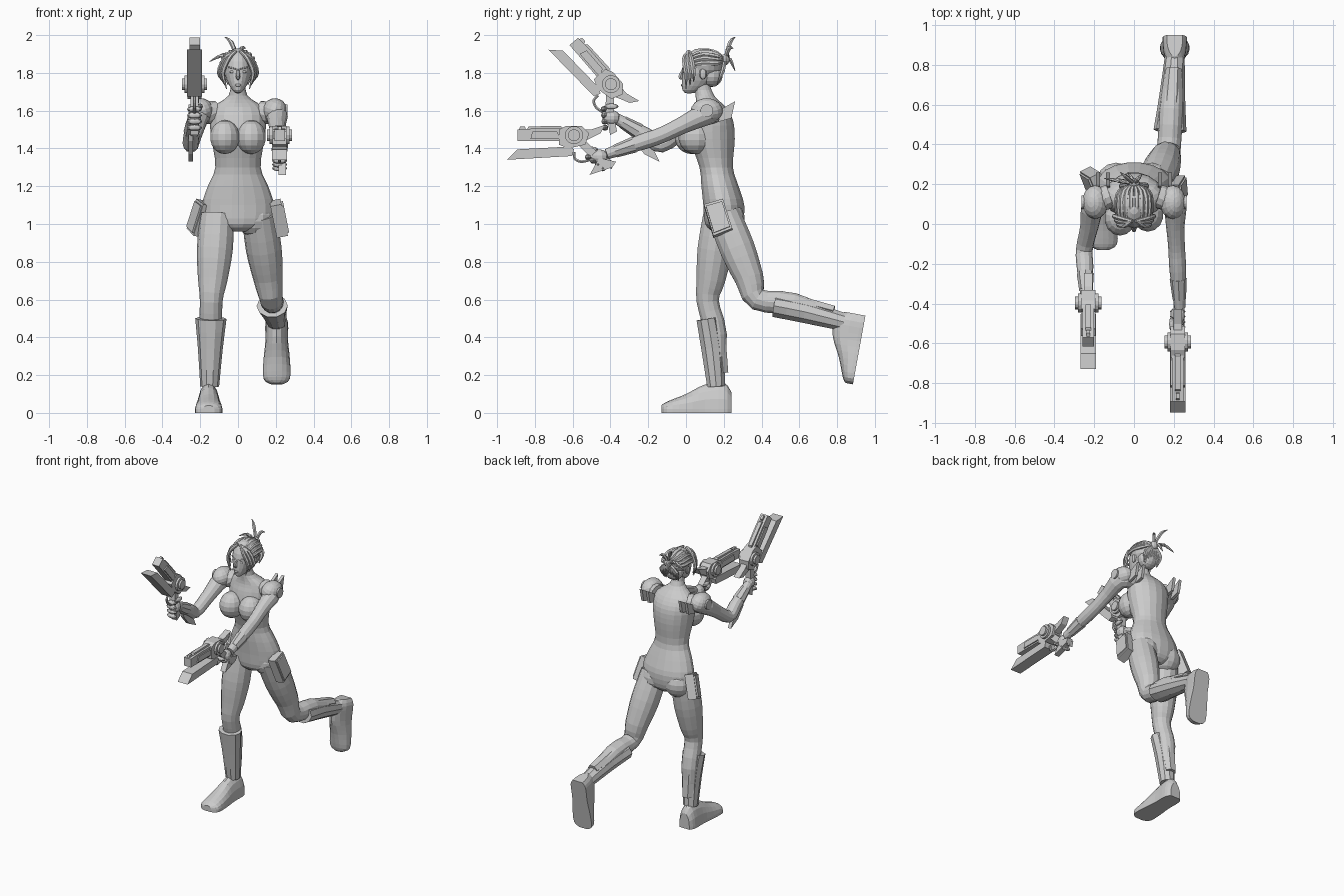
import bpy, bmesh, math
from mathutils import Vector, Matrix

cube = bpy.data.objects.get("Cube")
if cube:
    bpy.data.objects.remove(cube)

grey = bpy.data.materials.new("plain_grey")
grey.use_nodes = True
tone = (.6, .6, .6, 1)
grey.diffuse_color = tone
grey.node_tree.nodes["Principled BSDF"].inputs["Base Color"].default_value = tone

across, upward = Vector((1, 0, 0)), Vector((0, 0, 1))
sides_of_body = {"right": -1, "left": 1}


def finish(name, bm):
    bmesh.ops.recalc_face_normals(bm, faces=bm.faces)
    mesh = bpy.data.meshes.new(name)
    bm.to_mesh(mesh)
    bm.free()
    mesh.materials.append(grey)
    obj = bpy.data.objects.new(name, mesh)
    bpy.context.collection.objects.link(obj)
    return obj


def skin(name, rings):
    """Bridge equal rings of points and cap both ends."""
    bm = bmesh.new()
    rows = [[bm.verts.new(point) for point in ring] for ring in rings]
    for lower, upper in zip(rows, rows[1:]):
        for i in range(len(lower)):
            bm.faces.new((lower[i - 1], lower[i], upper[i], upper[i - 1]))
    bm.faces.new(rows[0])
    bm.faces.new(rows[-1])
    return finish(name, bm)


def spline(keys, steps):
    """Smooth curve through keys of any length."""
    out = []
    last = len(keys) - 1
    for i in range(last):
        around = keys[max(i - 1, 0)], keys[i], keys[i + 1], keys[min(i + 2, last)]
        for s in range(steps):
            t = s / steps
            out.append([b + t * (c - a) / 2 + t * t * (a - 2.5 * b + 2 * c - d / 2)
                        + t ** 3 * (1.5 * (b - c) + (d - a) / 2) for a, b, c, d in zip(*around)])
    return out + [list(keys[last])]


def loft(name, points, widths, depths=None, sides=12, steps=3, axis=None):
    """Tube along points with a half width and half depth at each."""
    keys = [(*p, w, d) for p, w, d in zip(points, widths, depths or widths)]
    path = spline(keys, steps)
    spots = [Vector(key[:3]) for key in path]
    rings = []
    for i, (*_, width, depth) in enumerate(path):
        along = axis or (spots[min(i + 1, len(spots) - 1)] - spots[max(i - 1, 0)]).normalized()
        side = (across - along * across.dot(along)).normalized()
        out = along.cross(side)
        angles = [math.tau * k / sides for k in range(sides)]
        rings.append([spots[i] + side * math.cos(a) * width + out * math.sin(a) * depth for a in angles])
    return skin(name, rings)


def ball(name, centre, size, segments=14, turn=Matrix()):
    bm = bmesh.new()
    place = Matrix.Translation(centre) @ turn @ Matrix.Diagonal((*size, 1))
    bmesh.ops.create_uvsphere(bm, u_segments=segments, v_segments=segments // 2 + 2, radius=1, matrix=place)
    return finish(name, bm)


def disc(name, frame, radius, length):
    """Cylinder along the local x axis."""
    bm = bmesh.new()
    bmesh.ops.create_cone(bm, cap_ends=True, segments=14, radius1=radius, radius2=radius, depth=length,
                          matrix=frame @ Matrix.Rotation(math.pi / 2, 4, "Y"))
    return finish(name, bm)


def plate(name, outline, x, width, frame=Matrix()):
    """Side outline of (y, z) points with a thickness along x."""
    return skin(name, [[frame @ Vector((x + s * width / 2, y, z)) for y, z in outline] for s in (-1, 1)])


# Torso and neck: y, z, half width, half depth
trunk = [(.2, .96, .05, .06), (.2, 1, .17, .1), (.2, 1.1, .19, .11), (.18, 1.2, .16, .1),
         (.16, 1.3, .12, .09), (.14, 1.45, .14, .12), (.14, 1.55, .15, .11), (.13, 1.62, .13, .08),
         (.1, 1.68, .05, .05), (.08, 1.76, .04, .04)]
loft("torso", [(0, y, z) for y, z, w, d in trunk], [w for y, z, w, d in trunk],
     [d for y, z, w, d in trunk], sides=18, axis=upward)
for label, s in sides_of_body.items():
    ball(label + "_bust", (s * .07, .04 + s * .01, 1.46), (.08, .09, .09))
    ball(label + "_buttock", (s * .09, .21, 1.03), (.1, .1, .1))


def boot(label, frame):
    """Rounded upper over a flat sole: y, half width, height from heel to toe."""
    shape = [(.24, .04, .11), (.2, .06, .16), (.1, .06, .15), (0, .07, .1), (-.1, .07, .06), (-.13, .03, .04)]
    rings = []
    for y, width, height in spline(shape, 3):
        bend = [math.pi * k / 8 for k in range(9)]
        ring = [(width * math.cos(a), y, .02 + (height - .02) * math.sin(a)) for a in bend]
        ring += [(-width, y, 0), (width, y, 0)]
        rings.append([frame @ Vector(p) for p in ring])
    skin(label + "_boot", rings)


def leg(label, hip, knee, ankle):
    hip, knee, ankle = Vector(hip), Vector(knee), Vector(ankle)
    back = across.cross((ankle - knee).normalized())
    calf = knee.lerp(ankle, .4) + back * .025
    loft(label + "_leg", [hip, hip.lerp(knee, .4), hip.lerp(knee, .75), knee, calf, ankle],
         [.09, .095, .078, .06, .06, .04], sides=14)
    # Flared shaft with a guard behind the calf
    front = back * -.01
    loft(label + "_boot_shaft", [knee.lerp(ankle, .2) + front, knee.lerp(ankle, .55), ankle],
         [.083, .066, .05], [.062, .062, .05], sides=10, steps=2)
    loft(label + "_calf_guard", [knee.lerp(ankle, t) + back * .045 for t in (.45, .85)],
         [.05, .04], [.035, .03], sides=6, steps=1)


leg("right", (-.11, .18, 1.05), (-.142, .115, .59), (-.15, .16, .14))
leg("left", (.11, .2, 1.05), (.175, .38, .6), (.205, .84, .48))
boot("right", Matrix.Translation((-.155, 0, 0)))
boot("left", Matrix.Translation((.205, .95, .515)) @ Matrix.Rotation(1.39, 4, "X")
     @ Matrix.Translation((0, -.24, 0)))

# Thigh pouches with a raised flap
pouch = [(-.07, .07), (.03, .1), (.08, -.06), (-.02, -.1)]
for label, x, y, turn in (("left", .215, .165, 0), ("right", -.2, .21, .45)):
    s = sides_of_body[label]
    frame = (Matrix.Translation((x, y, 1.03)) @ Matrix.Rotation(turn, 4, "Z")
             @ Matrix.Rotation(-s * .2, 4, "Y"))
    plate(label + "_thigh_pouch", pouch, 0, .06, frame)
    plate(label + "_pouch_flap", [(y * .85, z * .85) for y, z in pouch], s * .03, .02, frame)


def arm(label, elbow, wrist):
    s = sides_of_body[label]
    collar, shoulder = Vector((s * .12, .14, 1.59)), Vector((s * .2, .1, 1.58))
    elbow, wrist = Vector(elbow), Vector(wrist)
    loft(label + "_arm", [collar, shoulder, shoulder.lerp(elbow, .5), elbow, elbow.lerp(wrist, .35), wrist],
         [.06, .06, .046, .042, .042, .028])
    loft(label + "_cuff", [elbow.lerp(wrist, t) for t in (.5, .85)], [.043, .034], sides=8, steps=1)
    # Shoulder guard with a round boss and rear fins
    centre = Vector((s * .195, .11, 1.6))
    ball(label + "_shoulder_guard", centre, (.065, .085, .066), 16, Matrix.Rotation(s * .35, 4, "Y"))
    disc(label + "_shoulder_boss", Matrix.Translation(centre + across * s * .058), .034, .02)
    for x in (.13, .18):
        fin = [(.17, 1.54), (.19, 1.61), (.26, 1.65), (.24, 1.56)]
        plate(label + "_shoulder_fin", fin, s * x, .02)


arm("left", (.215, -.13, 1.47), (.23, -.42, 1.37))
arm("right", (-.25, -.13, 1.42), (-.24, -.37, 1.56))
forearm_blade = [(-.32, 1.55), (-.25, 1.51), (-.19, 1.43), (-.14, 1.33), (-.22, 1.37), (-.28, 1.44)]
plate("right_forearm_blade", forearm_blade, -.25, .025)
plate("left_wrist_fin", [(-.51, 1.26), (-.46, 1.35), (-.37, 1.33), (-.39, 1.3)], .235, .04)

# Head: a ball drawn in and forward towards the chin
head = ball("head", (0, .075, 1.81), (.075, .095, .12), 18)
for vert in head.data.vertices:
    drop = max(0, (1.81 - vert.co.z) / .12)
    vert.co.x *= 1 - drop * .3
    vert.co.y -= drop * drop * .06
loft("nose", [(0, -.015, 1.82), (0, -.03, 1.78), (0, -.02, 1.77)], [.006, .012, .008], sides=6)
ball("lips", (0, -.018, 1.735), (.018, .008, .008), 8)
for label, s in sides_of_body.items():
    ball(label + "_eye", (s * .03, -.008, 1.805), (.015, .006, .007), 8)
    loft(label + "_brow", [(s * .012, -.018, 1.822), (s * .05, .002, 1.83)], [.004, .004], sides=6)
    ball(label + "_ear", (s * .075, .09, 1.795), (.01, .02, .03), 8)


# Swept-back hair with raised strands, fringe and tied tail
def lock(name, points, thickness):
    root, tip = thickness * .7, thickness * .15
    loft(name, points, [root] + [thickness] * (len(points) - 2) + [tip], sides=6)


knot = Vector((0, .205, 1.87))
ball("hair_cap", (0, .103, 1.848), (.088, .095, .08), 18)
ball("hair_nape", (0, .135, 1.79), (.068, .06, .065))
ball("hair_tie", knot, (.03, .025, .03), 10)
strands = 10
for i in range(strands):
    angle = math.pi * (i + .5) / strands
    c, rise = math.cos(angle) * .08, math.sin(angle) * .08
    lock("hair_strand", [(c, .02, 1.83 + rise * .8), (c * 1.1, .09, 1.84 + rise),
                         (c * .9, .165, 1.84 + rise * .8), knot], .013)
    lock("nape_strand", [knot, (c * .8, .195, 1.81), (c * .7, .165, 1.74)], .012)
for label, s in sides_of_body.items():
    for k in range(3):
        back, spread = k * .02, k * .01
        lock(label + "_fringe", [(s * .01, .015, 1.915), (s * (.05 + spread), back - .01, 1.875),
                                 (s * (.08 + spread), back, 1.8), (s * (.06 + spread), back, 1.715 + back)], .012)
for tip in ((-.07, .26, 1.99), (-.15, .23, 1.86), (-.03, .26, 1.81), (.04, .25, 1.93)):
    tip = Vector(tip)
    lock("tail_lock", [knot, knot.lerp(tip, .5) + upward * .03, tip], .012)


# Bladed pistols: local y runs backward, local z runs up
def pistol(label, hub, angle):
    frame = Matrix.Translation(hub) @ Matrix.Rotation(-angle, 4, "X")
    inward = -sides_of_body[label]

    def part(name, outline, width, x=0):
        plate(label + "_pistol_" + name, outline, x, width, frame)

    part("barrel", [(-.3, -.03), (-.3, .03), (-.2, .036), (-.03, .036), (-.03, -.03)], .056)
    part("top_rail", [(-.25, .03), (-.24, .046), (-.07, .05), (-.05, .03)], .026)
    part("front_sight", [(-.295, .02), (-.285, .046), (-.26, .046), (-.25, .02)], .018)
    part("blade", [(-.355, -.13), (-.3, -.075), (-.02, -.06), (0, -.075), (-.01, -.11)], .08)
    part("body", [(-.08, .03), (-.04, .05), (.04, .05), (.08, .01), (.06, -.05), (-.03, -.07), (-.08, -.05)], .075)
    part("rear_fin", [(.03, .03), (.09, .03), (.165, .055), (.14, .01), (.06, -.03)], .045)
    part("grip", [(.01, -.04), (.06, -.03), (.13, -.095), (.21, -.14), (.2, -.18), (.08, -.11)], .042)
    for x in (-.03, .03):
        part("side_panel", [(-.23, -.02), (-.22, .02), (-.09, .02), (-.07, -.02)], .012, x)
    disc(label + "_pistol_hub", frame, .048, .105)
    disc(label + "_pistol_hub_cap", frame, .032, .132)
    bow = [(0, 0, -.09), (0, .005, -.125), (0, .04, -.14), (0, .085, -.13)]
    loft(label + "_trigger_guard", [frame @ Vector(p) for p in bow], [.008] * len(bow), sides=6)
    # Hand closed round the grip
    ball(label + "_palm", frame @ Vector((0, .135, -.115)), (.038, .048, .04), 10)
    for k in range(4):
        knuckle = Vector((0, .075 + .026 * k, -.115 - .02 * k))
        ball(label + "_finger", frame @ knuckle, (.04, .017, .016), 8)
    ball(label + "_thumb", frame @ Vector((inward * .03, .09, -.075)), (.014, .038, .015), 8)


pistol("left", (.22, -.593, 1.47), 0)
pistol("right", (-.23, -.397, 1.74), math.radians(49))
